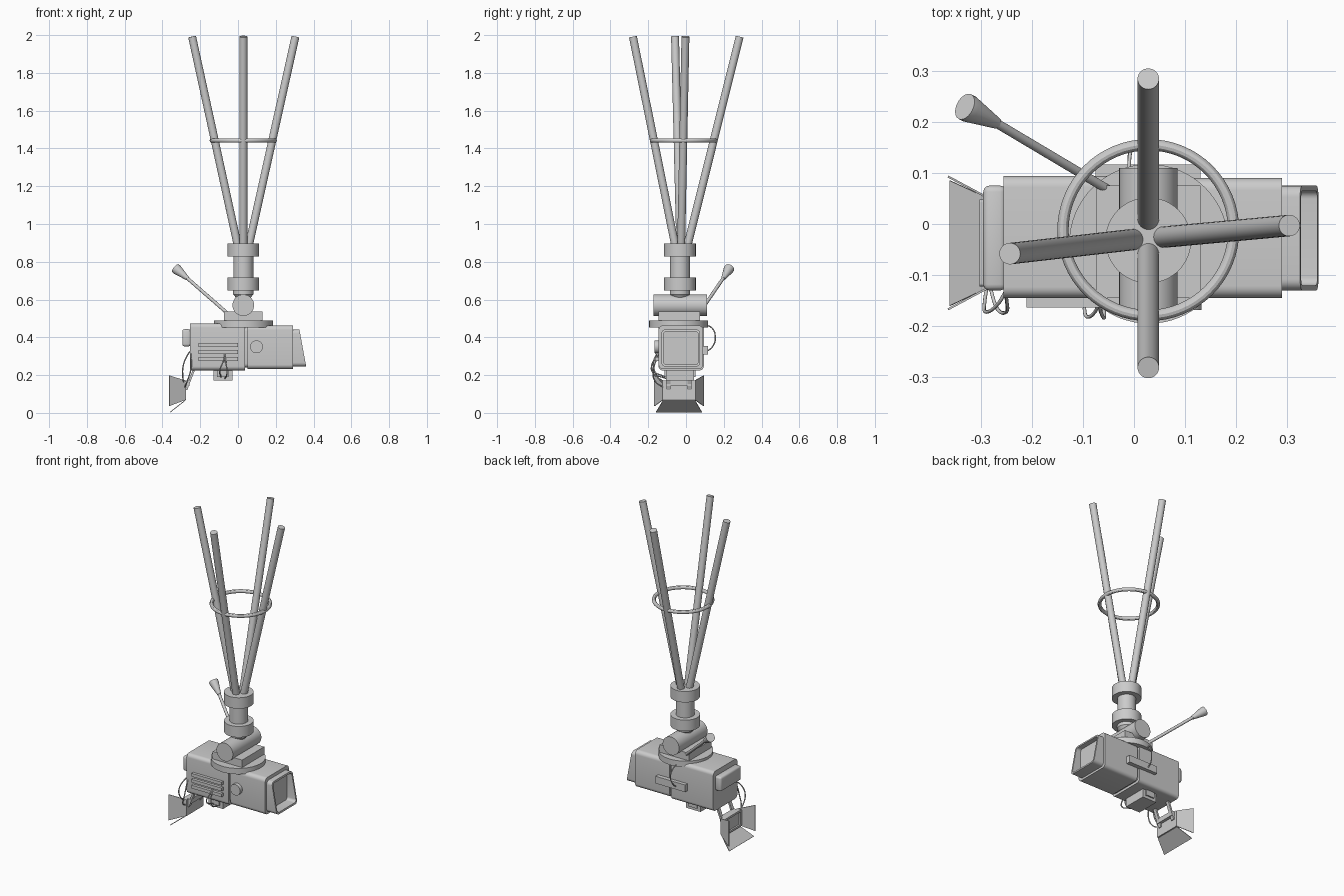
import bpy, bmesh, math
from mathutils import Vector

if "Cube" in bpy.data.objects:
    bpy.data.objects.remove(bpy.data.objects["Cube"])

CX, CY = 0.028, -0.032      # axis of the mount


def finish(bm, name, angle=35):
    bmesh.ops.recalc_face_normals(bm, faces=bm.faces)
    me = bpy.data.meshes.new(name)
    bm.to_mesh(me)
    bm.free()
    ob = bpy.data.objects.new(name, me)
    bpy.context.collection.objects.link(ob)
    bpy.ops.object.select_all(action='DESELECT')
    ob.select_set(True)
    bpy.context.view_layer.objects.active = ob
    bpy.ops.object.shade_smooth_by_angle(angle=math.radians(angle))
    return ob


def loft(name, rings, cap=(True, True)):
    bm = bmesh.new()
    loops = [[bm.verts.new(p) for p in r] for r in rings]
    n = len(loops[0])
    for a, b in zip(loops, loops[1:]):
        for i in range(n):
            bm.faces.new((a[i], a[(i + 1) % n], b[(i + 1) % n], b[i]))
    if cap[0]:
        bm.faces.new(loops[0])
    if cap[1]:
        bm.faces.new(loops[-1])
    return finish(bm, name)


def box(name, x, y, z, bevel=0):
    bm = bmesh.new()
    bmesh.ops.create_cube(bm, size=1)
    for v in bm.verts:
        for i, r in enumerate((x, y, z)):
            v.co[i] = r[0] if v.co[i] < 0 else r[1]
    if bevel:
        bmesh.ops.bevel(bm, geom=bm.edges[:], offset=bevel, segments=3,
                        profile=0.5, affect='EDGES')
    return finish(bm, name)


def rod(name, stations, seg=32):
    """Round solid through (point, radius) stations on a straight line."""
    d = Vector(stations[-1][0]) - Vector(stations[0][0])
    q = d.to_track_quat('Z', 'Y')
    rings = []
    for p, r in stations:
        rings.append([Vector(p) + q @ Vector((r * math.cos(t), r * math.sin(t), 0))
                      for t in (2 * math.pi * i / seg for i in range(seg))])
    return loft(name, rings)


def disc(name, z0, z1, r, c=(CX, CY), seg=48):
    return rod(name, [((*c, z0), r), ((*c, z1), r)], seg)


def rrect(x, y, z, r, slant=0):
    """Rounded rectangle in the yz plane; slant pushes the bottom towards +x."""
    pts = []
    for cy, cz, a0 in ((y[1] - r, z[1] - r, 0), (y[0] + r, z[1] - r, 90),
                       (y[0] + r, z[0] + r, 180), (y[1] - r, z[0] + r, 270)):
        for k in range(7):
            a = math.radians(a0 + 15 * k)
            py, pz = cy + r * math.cos(a), cz + r * math.sin(a)
            pts.append((x + slant * (z[1] - pz) / (z[1] - z[0]), py, pz))
    return pts


def wire(name, pts, r=0.0035):
    cu = bpy.data.curves.new(name, 'CURVE')
    cu.dimensions = '3D'
    cu.bevel_depth, cu.bevel_resolution = r, 2
    sp = cu.splines.new('BEZIER')
    sp.bezier_points.add(len(pts) - 1)
    for b, p in zip(sp.bezier_points, pts):
        b.co = p
        b.handle_left_type = b.handle_right_type = 'AUTO'
    ob = bpy.data.objects.new(name, cu)
    bpy.context.collection.objects.link(ob)


def plate(name, quad, t=0.004):
    q = [Vector(p) for p in quad]
    n = (q[1] - q[0]).cross(q[3] - q[0]).normalized() * t / 2
    loft(name, [[p - n for p in q], [p + n for p in q]])


# Splayed legs and brace ring
for i, (bot, top) in enumerate((((0.002, -0.030), (-0.243, -0.058)),
                                ((0.054, -0.026), (0.304, -0.003)),
                                ((0.028, 0.004), (0.028, 0.284)),
                                ((0.028, -0.054), (0.028, -0.281)))):
    rod(f"leg_{i + 1}", [((*bot, 0.87), 0.021), ((*top, 1.992), 0.021)])
bpy.ops.mesh.primitive_torus_add(major_radius=0.167, minor_radius=0.011, major_segments=64,
                                 minor_segments=12, location=(CX, -0.012, 1.442))
bpy.context.object.name = "brace_ring"
bpy.ops.object.shade_smooth_by_angle()

# Column with two collars
disc("column", 0.64, 0.88, 0.053)
disc("upper_collar", 0.828, 0.897, 0.084)
disc("lower_collar", 0.648, 0.717, 0.084)
rod("column_tip", [((CX, CY, 0.56), 0.02), ((CX, CY, 0.60), 0.03),
                   ((CX, CY, 0.628), 0.054), ((CX, CY, 0.66), 0.054)])

# Tilt head
rod("tilt_drum", [((CX, -0.172, 0.57), 0.057), ((CX, 0.11, 0.57), 0.057)], 48)
box("saddle_block", (-0.074, 0.13), (-0.145, 0.075), (0.485, 0.537))
disc("mount_plate", 0.453, 0.49, 0.156, (0.029, -0.039), 64)

# Pan handle
rod("pan_handle", [((-0.03, 0.055, 0.505), 0.009), ((-0.272, 0.199, 0.716), 0.009)], 16)
rod("pan_grip", [((-0.268, 0.197, 0.712), 0.011), ((-0.322, 0.225, 0.758), 0.027),
                 ((-0.331, 0.2297, 0.7657), 0.027)], 24)

# Camera body
W = (-0.145, 0.09)
loft("rear_housing", [rrect(x, (-0.145, 0.094), (0.225, 0.474), 0.022) for x in (-0.255, 0.037)])
loft("middle_section", [rrect(x, (-0.135, 0.08), (0.24, 0.455), 0.022) for x in (0.03, 0.09)])
loft("front_housing", [rrect(x, W, (0.232, 0.463), 0.024) for x in (0.05, 0.29)])
box("rear_panel", (-0.295, -0.25), (-0.13, 0.075), (0.352, 0.443), 0.012)

# Slanted hollow hood
oy, oz, iy, iz = (-0.13, 0.075), (0.245, 0.442), (-0.12, 0.065), (0.256, 0.431)
loft("lens_hood", [rrect(0.285, oy, oz, 0.022), rrect(0.325, oy, oz, 0.022, 0.036),
                   rrect(0.327, iy, iz, 0.016, 0.032), rrect(0.296, iy, iz, 0.016)])

# Side details
for i, z in enumerate((0.276, 0.313, 0.350)):
    box(f"vent_rib_{i + 1}", (-0.21, 0.0), (-0.163, -0.14), (z, z + 0.02))
rod("side_knob", [((0.098, -0.168, 0.35), 0.034), ((0.098, -0.12, 0.35), 0.034)])
box("side_bar", (-0.075, 0.13), (0.085, 0.116), (0.31, 0.355))
box("bottom_box", (-0.13, -0.03), (-0.106, 0.042), (0.172, 0.23))
box("bottom_pad", (-0.11, -0.05), (-0.115, 0.05), (0.19, 0.23))

# Lamp: box, two arms, three doors
LY, LZ = (-0.122, 0.048), (0.068, 0.172)
loft("lamp_box", [rrect(-0.274, LY, LZ, 0.006), rrect(-0.302, LY, LZ, 0.006),
                  rrect(-0.302, (-0.11, 0.036), (0.08, 0.16), 0.004),
                  rrect(-0.292, (-0.11, 0.036), (0.08, 0.16), 0.004)])
for s, n in ((-1, "front"), (1, "back")):
    y = -0.037 + s * 0.056
    loft(f"lamp_arm_{n}", [[(-0.275 + e, y + d, 0.12) for e, d in ((-.006, -.011), (.006, -.011), (.006, .011), (-.006, .011))],
                           [(-0.232 + e, y + d, 0.232) for e, d in ((-.006, -.011), (.006, -.011), (.006, .011), (-.006, .011))]])
    a, b = -0.037 + s * 0.085, -0.037 + s * 0.13
    plate(f"lamp_door_{n}", [(-0.28, a, 0.172), (-0.364, b, 0.198), (-0.364, b, 0.036), (-0.28, a, 0.068)])
plate("lamp_door_bottom", [(-0.28, -0.122, 0.066), (-0.28, 0.048, 0.066),
                           (-0.36, 0.085, 0.003), (-0.36, -0.16, 0.003)])
box("lamp_crossbar", (-0.278, -0.256), (-0.106, 0.03), (0.142, 0.172))

# Loose cables
wire("cable_vents_1", [(-0.07, -0.145, 0.31), (-0.075, -0.17, 0.28), (-0.095, -0.178, 0.23), (-0.09, -0.11, 0.19)])
wire("cable_vents_2", [(-0.07, -0.145, 0.31), (-0.065, -0.172, 0.27), (-0.058, -0.18, 0.22), (-0.07, -0.10, 0.18)])
wire("cable_lamp_1", [(-0.25, -0.13, 0.33), (-0.265, -0.155, 0.31), (-0.29, -0.172, 0.25),
                      (-0.292, -0.15, 0.19), (-0.285, -0.11, 0.15)])
wire("cable_lamp_2", [(-0.25, -0.14, 0.32), (-0.25, -0.172, 0.23), (-0.268, -0.165, 0.17), (-0.285, -0.11, 0.13)])
wire("cable_back", [(-0.01, 0.09, 0.465), (-0.008, 0.135, 0.452), (0.0, 0.155, 0.40),
                    (-0.008, 0.14, 0.35), (-0.01, 0.11, 0.325)])
